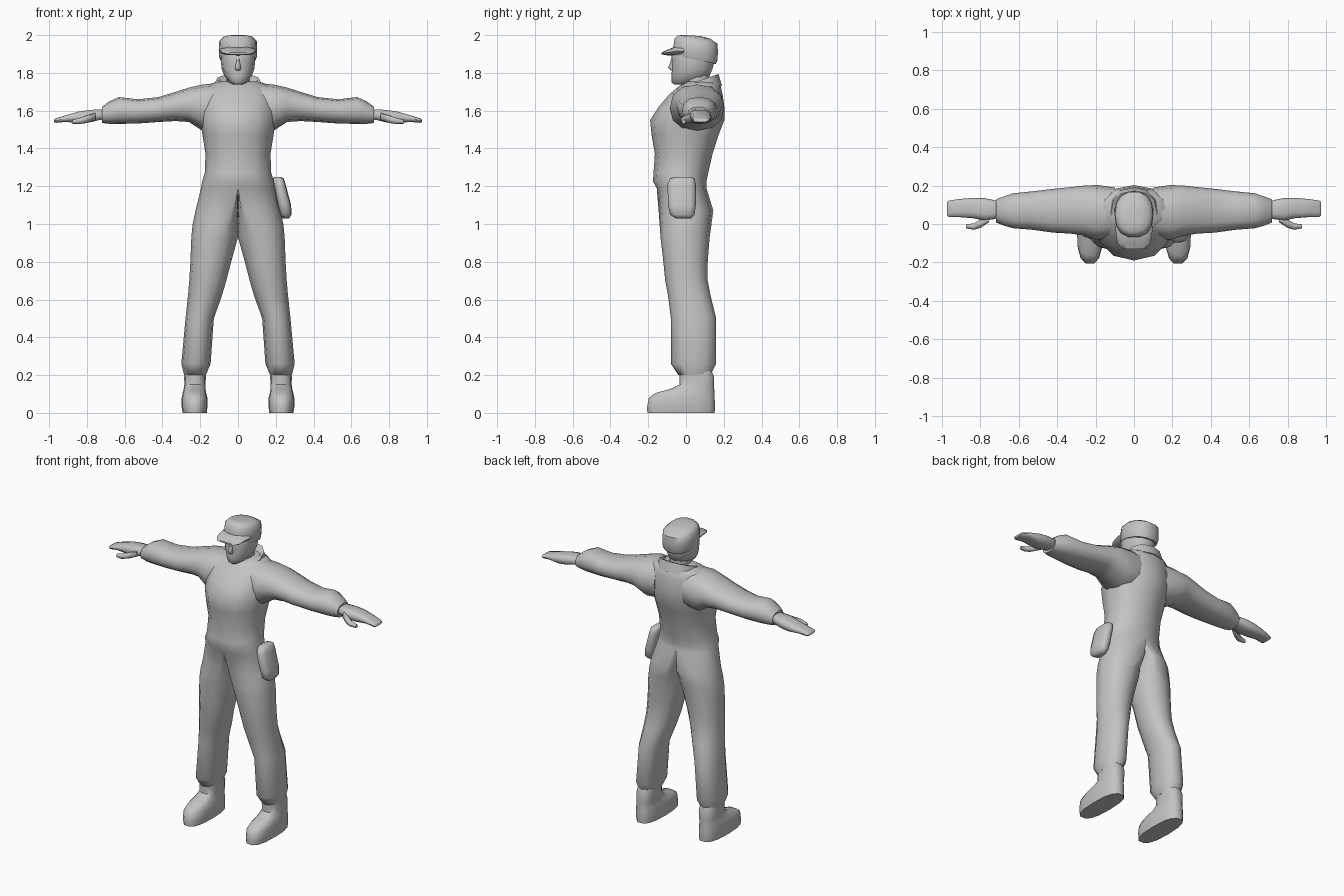
import bpy, bmesh, math

grey = bpy.data.materials.new("plain grey")
grey.diffuse_color = (0.55, 0.55, 0.55, 1)


def spow(v, p):
    return math.copysign(abs(v) ** p, v) if abs(v) > 1e-6 else 0.0


def ring(axis, t, a0, a1, b0, b1, n=12, p=0.85, ca=None, tilt=0.0):
    """Rounded closed section across one axis; a and b are the other two ranges."""
    ca = (a0 + a1) / 2 if ca is None else ca
    cb, rb = (b0 + b1) / 2, (b1 - b0) / 2
    pts = []
    for i in range(n):
        w = 2 * math.pi * i / n
        c, s = spow(math.cos(w), p), spow(math.sin(w), p)
        a = ca + c * ((a1 - ca) if c > 0 else (ca - a0))
        b = cb + s * rb
        if axis == 'z':
            pts.append((a, b, t + tilt * (b - 0.06)))
        elif axis == 'x':
            pts.append((t, a, b))
        else:
            pts.append((a, t, b))
    return pts


def loft(name, rings, mirror=False, weld=False, angle=60):
    bm = bmesh.new()
    rows = [[bm.verts.new(p) for p in r] for r in rings]
    n = len(rows[0])
    for r, q in zip(rows, rows[1:]):
        for i in range(n):
            bm.faces.new((r[i], r[(i + 1) % n], q[(i + 1) % n], q[i]))
    bm.faces.new(rows[0][::-1])
    bm.faces.new(rows[-1])
    bmesh.ops.recalc_face_normals(bm, faces=bm.faces[:])
    if weld:  # remove the hidden wall on the centre plane
        wall = [f for f in bm.faces if all(abs(v.co.x) < 1e-4 for v in f.verts)]
        bmesh.ops.delete(bm, geom=wall, context='FACES')
    me = bpy.data.meshes.new(name)
    bm.to_mesh(me)
    bm.free()
    me.materials.append(grey)
    ob = bpy.data.objects.new(name, me)
    bpy.context.collection.objects.link(ob)
    bpy.ops.object.select_all(action='DESELECT')
    bpy.context.view_layer.objects.active = ob
    ob.select_set(True)
    bpy.ops.object.shade_smooth_by_angle(angle=math.radians(angle))
    if mirror:
        m = ob.modifiers.new("mirror", 'MIRROR')
        m.use_clip = True
        m.use_mirror_merge = weld
    return ob


# Trousers and jacket body: one half skin (z, inner x, middle x, outer x, front y, back y)
body = [
    (0.20, .170, .227, .285, -.04, .13), (0.26, .145, .222, .300, -.08, .16),
    (0.50, .128, .205, .278, -.08, .16), (0.62, .085, .175, .265, -.095, .13),
    (0.70, .062, .160, .258, -.11, .115), (0.80, .036, .145, .252, -.12, .115),
    (0.93, .000, .120, .247, -.135, .125), (1.00, .000, .075, .240, -.14, .135),
    (1.07, .000, .035, .225, -.145, .145), (1.19, .000, .000, .196, -.155, .108),
    (1.225, .000, .000, .190, -.175, .108), (1.27, .000, .000, .176, -.172, .118),
    (1.37, .000, .000, .172, -.165, .140), (1.47, .000, .000, .188, -.182, .172),
    (1.55, .000, .000, .200, -.190, .203), (1.62, .000, .000, .205, -.145, .203),
    (1.69, .000, .000, .200, -.085, .193), (1.735, .000, .000, .165, -.03, .182),
    (1.755, .000, .000, .110, .00, .165)]
loft("jacket_and_trousers",
     [ring('z', z, xi, xo, yf, yb, ca=xm, p=0.92) for z, xi, xm, xo, yf, yb in body],
     mirror=True, weld=True)

# Sleeves (x, front y, back y, low z, high z)
sleeve = [(.10, -.06, .19, 1.50, 1.745), (.19, -.085, .203, 1.495, 1.738),
          (.26, -.06, .200, 1.54, 1.722), (.33, -.05, .192, 1.545, 1.70),
          (.42, -.045, .183, 1.54, 1.672), (.53, -.03, .170, 1.532, 1.66),
          (.63, -.022, .160, 1.53, 1.672), (.68, -.008, .143, 1.53, 1.65),
          (.72, .008, .128, 1.535, 1.62), (.715, .03, .11, 1.55, 1.605)]
loft("sleeve", [ring('x', *s) for s in sleeve], mirror=True)

# Hands and thumbs
hand = [(.69, .035, .11, 1.555, 1.60), (.73, .025, .125, 1.55, 1.608),
        (.78, .018, .135, 1.538, 1.605), (.84, .03, .136, 1.532, 1.597),
        (.91, .036, .130, 1.54, 1.577), (.965, .036, .122, 1.535, 1.56),
        (.975, .045, .115, 1.54, 1.553)]
loft("hand", [ring('x', *h, n=10, p=0.7) for h in hand], mirror=True)
thumb = [(.755, .01, .05, 1.55, 1.59), (.80, -.02, .025, 1.535, 1.575),
         (.835, -.03, .003, 1.53, 1.563), (.875, -.022, -.002, 1.53, 1.552)]
loft("thumb", [ring('x', *h, n=8) for h in thumb], mirror=True)

# Boots (z, inner x, outer x, front y, back y)
boot = [(0.0, .165, .293, -.208, .155), (.03, .162, .298, -.21, .157),
        (.08, .162, .298, -.20, .155), (.105, .168, .293, -.165, .153),
        (.125, .172, .288, -.09, .152), (.15, .172, .284, -.035, .150),
        (.19, .170, .285, -.035, .150), (.24, .175, .278, -.035, .13)]
loft("boot", [ring('z', *b, n=14, p=0.75) for b in boot], mirror=True, angle=55)

# Collar: tilted, high at the back and low at the throat
loft("collar", [
    ring('z', 1.70, -.135, .135, -.07, .19, tilt=.25),
    ring('z', 1.755, -.12, .12, -.055, .172, tilt=.35),
    ring('z', 1.755, -.105, .105, -.04, .158, tilt=.35),
    ring('z', 1.715, -.085, .085, -.02, .14, tilt=.25)])

# Neck and head (z, half width, front y, back y)
loft("neck", [ring('z', z, -.062, .062, -.01, .125) for z in (1.68, 1.83)])
head = [(1.738, .025, -.062, .03), (1.75, .046, -.076, .075), (1.785, .073, -.076, .125),
        (1.82, .086, -.075, .14), (1.86, .091, -.077, .15), (1.90, .092, -.075, .155),
        (1.94, .088, -.055, .15)]
loft("head", [ring('z', z, -w, w, f, b, p=0.88) for z, w, f, b in head])
loft("nose", [ring('z', z, -w, w, f, -.06, n=6, p=1) for z, w, f in
              ((1.812, .011, -.083), (1.828, .017, -.098), (1.85, .011, -.088), (1.88, .008, -.078))])

# Cap crown (z, half width, front y, back y, tilt) and peak
crown = [(1.868, .095, -.066, .160, -.22), (1.885, .101, -.072, .168, -.22),
         (1.925, .102, -.070, .172, -.12), (1.968, .099, -.062, .168, -.12),
         (1.988, .078, -.045, .130, -.10), (1.996, .040, -.010, .080, -.07)]
loft("cap_crown", [ring('z', z, -w, w, f, b, n=14, tilt=t) for z, w, f, b, t in crown], angle=50)
peak = [(-.01, .099, 1.893, 1.94), (-.06, .093, 1.893, 1.938),
        (-.10, .085, 1.893, 1.922), (-.13, .062, 1.898, 1.908)]
loft("cap_peak", [ring('y', y, -w, w, a, b, n=12, p=0.8) for y, w, a, b in peak])

# Belt pouch, leaning outward on the left hip
pouch = [(1.03, .235, .270, -.055, .025), (1.05, .225, .284, -.085, .045),
         (1.10, .210, .281, -.095, .052), (1.21, .188, .252, -.098, .052),
         (1.24, .185, .243, -.085, .045), (1.25, .192, .230, -.055, .03)]
loft("belt_pouch", [ring('z', *q, n=12, p=0.7) for q in pouch])
